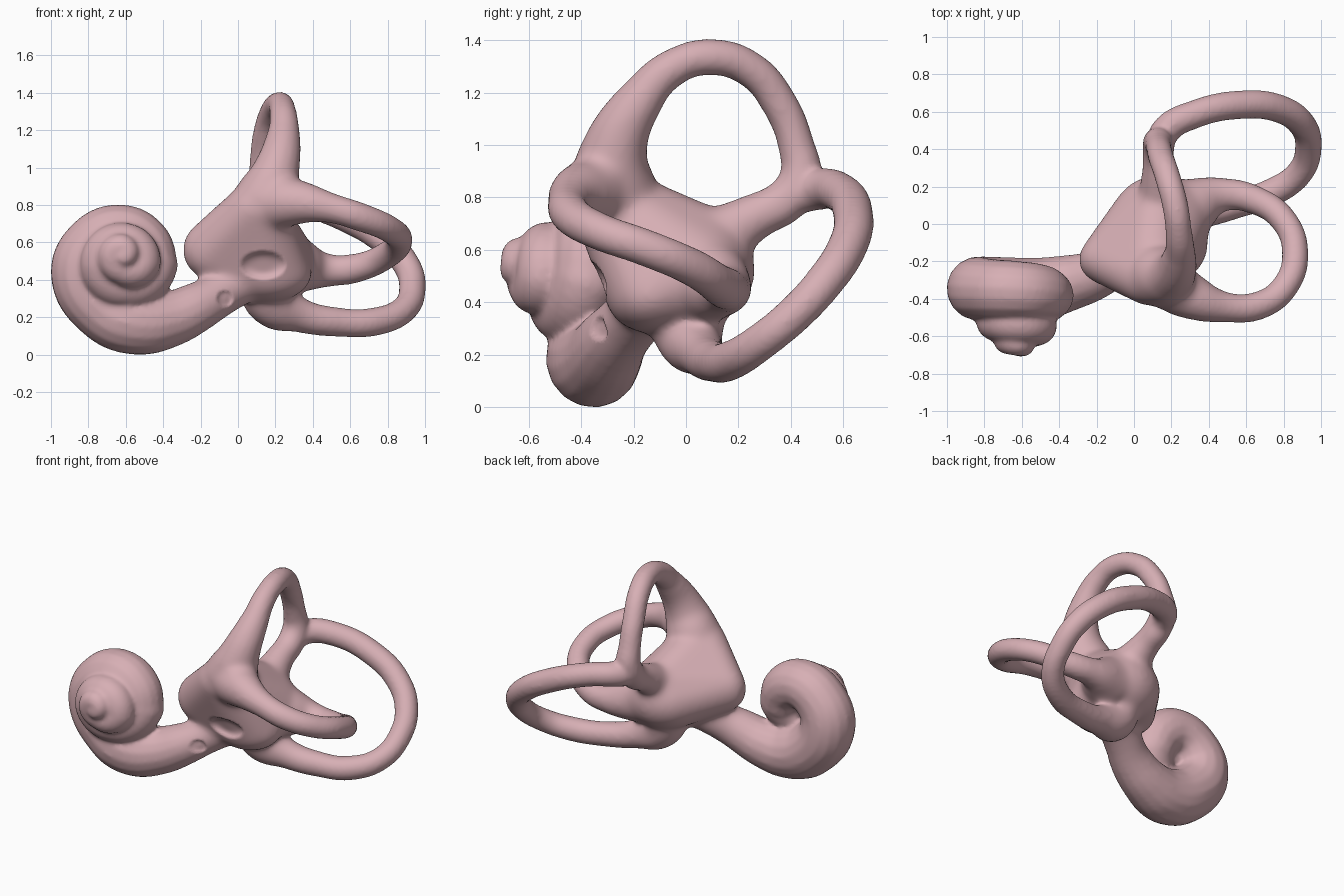
import bpy, bmesh, math
from mathutils import Vector

if "Cube" in bpy.data.objects:
    bpy.data.objects.remove(bpy.data.objects["Cube"])

parts = []


def tube(name, pts):
    """Smooth tube through points given as (x, y, z, radius)."""
    cu = bpy.data.curves.new(name, 'CURVE')
    cu.dimensions = '3D'
    cu.bevel_depth = 1.0
    cu.bevel_resolution = 6
    cu.resolution_u = 8
    cu.use_fill_caps = True
    sp = cu.splines.new('BEZIER')
    sp.radius_interpolation = 'CARDINAL'
    sp.bezier_points.add(len(pts) - 1)
    for bp, (x, y, z, r) in zip(sp.bezier_points, pts):
        bp.co = (x, y, z)
        bp.radius = r + 0.002
        bp.handle_left_type = bp.handle_right_type = 'AUTO'
    ob = bpy.data.objects.new(name, cu)
    bpy.context.collection.objects.link(ob)
    parts.append(ob)


def blob(name, c, r):
    bpy.ops.mesh.primitive_uv_sphere_add(segments=24, ring_count=16, location=c)
    ob = bpy.context.object
    ob.name = name
    ob.scale = r
    parts.append(ob)


# Cochlea: wide tail and base turn
tube("cochlea", [
    (0.08, -0.12, 0.42, .12), (-0.07, -0.20, 0.34, .12), (-0.20, -0.27, 0.265, .13),
    (-0.37, -0.32, 0.19, .152), (-0.55, -0.355, 0.175, .174), (-0.72, -0.35, 0.25, .173),
    (-0.83, -0.345, 0.43, .17), (-0.78, -0.35, 0.57, .163), (-0.64, -0.355, 0.645, .157),
    (-0.51, -0.365, 0.59, .15), (-0.455, -0.38, 0.47, .137)])
# Inner turns: spheres swept along a shrinking spiral
# (turn, spiral radius, tube radius, y, centre z)
keys = [(0, .165, .135, -.38, .48), (.25, .118, .118, -.47, .485), (.5, .112, .112, -.515, .485),
        (.75, .108, .11, -.53, .488), (1, .105, .105, -.545, .495), (1.25, .063, .082, -.595, .52),
        (1.5, .055, .075, -.62, .527), (1.75, .047, .07, -.635, .53), (2.15, .012, .057, -.655, .535)]
for (t0, *a), (t1, *b) in zip(keys, keys[1:]):
    for i in range(9):
        f = i / 9
        R, r, y, zc = (p + (q - p) * f for p, q in zip(a, b))
        ang = -2 * math.pi * (t0 + (t1 - t0) * f)
        blob("cochlea_turn", (-0.622 + R * math.cos(ang), y, zc + R * math.sin(ang)), (r, r, r))
blob("cochlea_core", (-0.62, -0.44, 0.49), (.12, .12, .12))

# Upright canal, ending in the shared stem
tube("superior_canal", [
    (0.14, -0.28, 0.82, .17), (0.20, -0.275, 0.97, .13), (0.243, -0.175, 1.17, .088),
    (0.24, -0.05, 1.295, .07), (0.22, 0.10, 1.335, .068), (0.18, 0.25, 1.285, .067),
    (0.145, 0.355, 1.16, .067), (0.13, 0.42, 1.0, .068), (0.13, 0.435, 0.87, .08),
    (0.13, 0.37, 0.78, .085), (0.13, 0.27, 0.73, .09), (0.14, 0.12, 0.64, .12)])
# Rear canal
tube("posterior_canal", [
    (0.13, 0.38, 0.80, .075), (0.17, 0.50, 0.83, .077), (0.32, 0.585, 0.82, .074),
    (0.58, 0.638, 0.73, .075), (0.78, 0.615, 0.61, .074), (0.90, 0.53, 0.48, .072),
    (0.932, 0.42, 0.36, .07), (0.89, 0.28, 0.245, .07), (0.74, 0.17, 0.178, .074),
    (0.52, 0.10, 0.175, .077), (0.32, 0.05, 0.215, .095), (0.18, 0.01, 0.28, .135),
    (0.14, 0.0, 0.42, .15)])
# Side canal with its swollen root
tube("lateral_canal", [
    (0.15, -0.30, 0.80, .14), (0.30, -0.385, 0.815, .125), (0.48, -0.443, 0.787, .082),
    (0.67, -0.435, 0.73, .074), (0.81, -0.33, 0.67, .07), (0.862, -0.16, 0.61, .069),
    (0.80, 0.02, 0.535, .07), (0.64, 0.13, 0.465, .076), (0.46, 0.155, 0.452, .095),
    (0.30, 0.09, 0.48, .16)])
blob("lateral_root", (0.25, -0.35, 0.85), (.125, .125, .115))

# Vestibule: convex hull around five lobes
bm = bmesh.new()
for c, r in [((0.14, 0.02, 0.52), (.265, .245, .215)),
             ((-0.14, -0.19, 0.56), (.158, .135, .16)),
             ((0.09, -0.29, 0.78), (.16, .15, .14)),
             ((0.16, -0.13, 0.43), (.235, .18, .15)),
             ((0.13, 0.07, 0.66), (.14, .15, .10))]:
    new = bmesh.ops.create_uvsphere(bm, u_segments=24, v_segments=16, radius=1)['verts']
    for v in new:
        v.co = Vector(c) + Vector(x * s for x, s in zip(v.co, r))
src = [v.co.copy() for v in bm.verts]
bm.clear()
bmesh.ops.convex_hull(bm, input=[bm.verts.new(co) for co in src])
bmesh.ops.delete(bm, geom=[v for v in bm.verts if not v.link_faces], context='VERTS')
bmesh.ops.recalc_face_normals(bm, faces=bm.faces)
me = bpy.data.meshes.new("vestibule")
bm.to_mesh(me)
bm.free()
vestibule = bpy.data.objects.new("vestibule", me)
bpy.context.collection.objects.link(vestibule)
parts.append(vestibule)


def bake(obs, active):
    bpy.ops.object.select_all(action='DESELECT')
    for ob in obs:
        ob.select_set(True)
    bpy.context.view_layer.objects.active = active
    bpy.ops.object.convert(target='MESH')


# Fuse everything into one skin
bake(parts, vestibule)
bpy.context.view_layer.objects.active = vestibule
bpy.ops.object.join()
ear = bpy.context.object
ear.name = "inner_ear"
bpy.ops.object.transform_apply(location=True, rotation=True, scale=True)
m = ear.modifiers.new("Fuse", 'REMESH')
m.mode = 'VOXEL'
m.voxel_size = 0.013
m = ear.modifiers.new("Relax", 'SMOOTH')
m.factor, m.iterations = 0.5, 8
bake([ear], ear)

# Blend the joints around the vestibule more strongly
group = ear.vertex_groups.new(name="joints")
for v in ear.data.vertices:
    d = (v.co - Vector((0.13, -0.08, 0.6))).length
    w = min(1, max(0, (0.56 - d) / 0.12))
    if w > 0 and v.co.x > -0.33:
        group.add([v.index], w, 'REPLACE')
m = ear.modifiers.new("Blend", 'SMOOTH')
m.factor, m.iterations, m.vertex_group = 0.5, 40, "joints"
bake([ear], ear)

# Oval and round window dents, pressed into the front
for cx, cz, rx, rz, depth in [(0.135, 0.48, .12, .075, .035), (-0.07, 0.30, .045, .045, .02)]:
    for v in ear.data.vertices:
        q = ((v.co.x - cx) / rx) ** 2 + ((v.co.z - cz) / rz) ** 2
        if q < 1 and v.co.y < -0.2:
            v.co.y += depth * (1 - q * q)

# Colour and shading
mat = bpy.data.materials.new("dusty_pink")
mat.diffuse_color = (0.68, 0.43, 0.46, 1)
mat.use_nodes = True
mat.node_tree.nodes["Principled BSDF"].inputs["Base Color"].default_value = mat.diffuse_color
ear.data.materials.clear()
ear.data.materials.append(mat)
for p in ear.data.polygons:
    p.material_index = 0
    p.use_smooth = True
